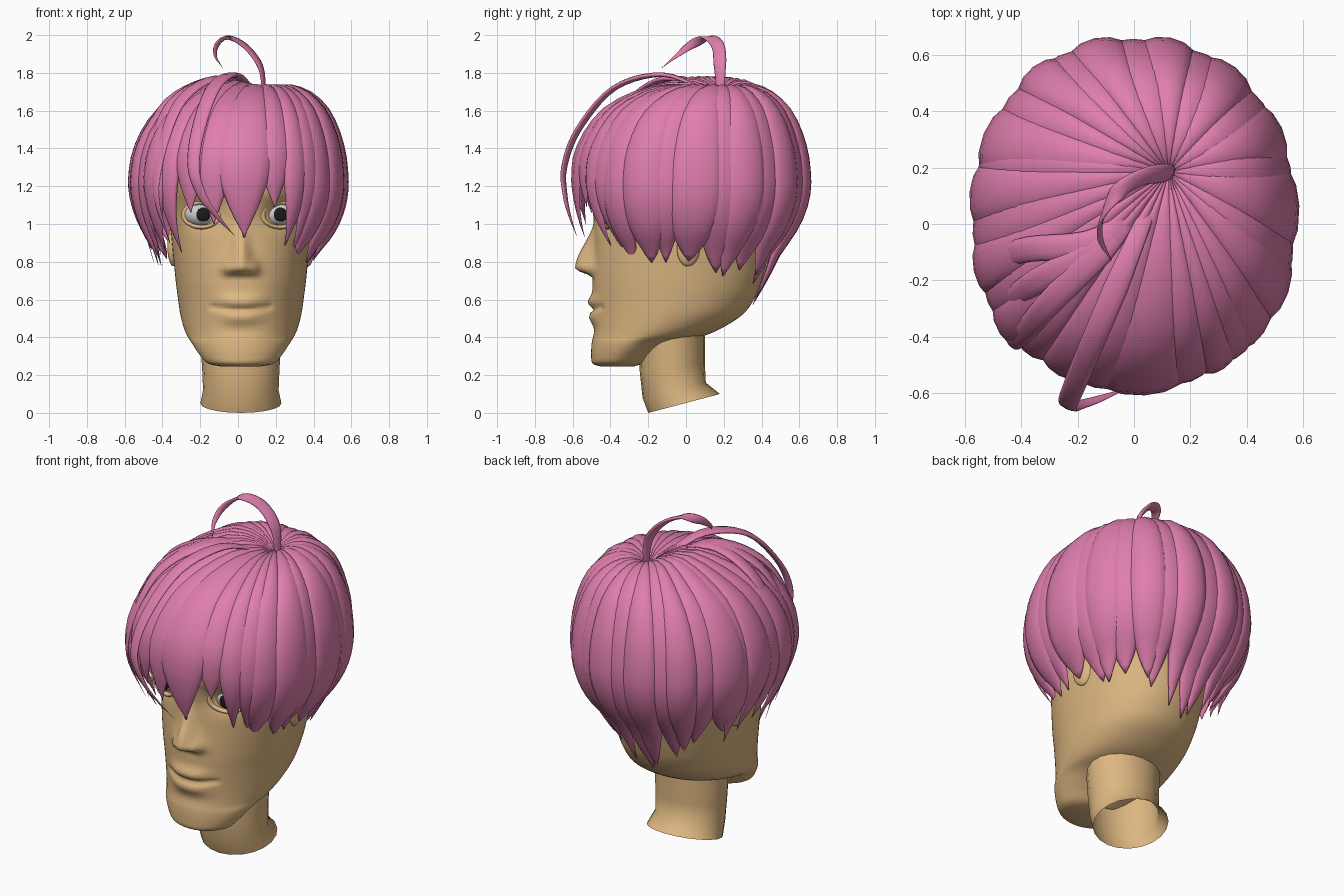
import bpy, bmesh, math, random
from mathutils import Vector

if "Cube" in bpy.data.objects:
    bpy.data.objects.remove(bpy.data.objects["Cube"])

random.seed(4)
CX = 0.015  # face centre line


def material(name, rgb):
    m = bpy.data.materials.new(name)
    m.diffuse_color = (*rgb, 1)
    m.use_nodes = True
    m.node_tree.nodes["Principled BSDF"].inputs["Base Color"].default_value = m.diffuse_color
    return m


SKIN = material("skin", (0.72, 0.47, 0.22))
HAIR = material("hair", (0.74, 0.21, 0.42))
WHITE = material("eye_white", (0.8, 0.8, 0.8))
BLACK = material("pupil", (0.01, 0.01, 0.01))


def spline(keys, sub):
    """Catmull-Rom through tuples of any length."""
    k = [Vector(p) for p in keys]
    k = [2 * k[0] - k[1]] + k + [2 * k[-1] - k[-2]]
    out = []
    for i in range(1, len(k) - 2):
        a, b, c, d = k[i - 1:i + 3]
        for j in range(sub):
            t = j / sub
            out.append(0.5 * (2 * b + (c - a) * t + (2 * a - 5 * b + 4 * c - d) * t * t
                              + (3 * b - a - 3 * c + d) * t ** 3))
    return out + [k[-2]]


def loft(name, rings, mat, caps=True):
    """Skin a list of closed rings into a smooth mesh."""
    bm = bmesh.new()
    rows = [[bm.verts.new(p) for p in r] for r in rings]
    n = len(rows[0])
    for r, q in zip(rows, rows[1:]):
        for i in range(n):
            bm.faces.new((r[i], r[(i + 1) % n], q[(i + 1) % n], q[i]))
    if caps:
        bm.faces.new(rows[0])
        bm.faces.new(rows[-1])
    bmesh.ops.recalc_face_normals(bm, faces=bm.faces)
    me = bpy.data.meshes.new(name)
    bm.to_mesh(me)
    bm.free()
    me.shade_smooth()
    me.materials.append(mat)
    ob = bpy.data.objects.new(name, me)
    bpy.context.collection.objects.link(ob)
    return ob


def spow(v, e):
    return math.copysign(abs(v) ** e, v)


def bump(v, c, s):
    return math.exp(-((v - c) / s) ** 2)


def ramp(v, a, b):
    t = max(0, min(1, (v - a) / (b - a)))
    return t * t * (3 - 2 * t)


# Head: stacked sections (z, front y, back y, half width), then sculpted face
sections = [(.245, -.45, -.28, .10), (.262, -.495, -.23, .175), (.31, -.502, -.17, .22),
            (.37, -.50, -.06, .26), (.41, -.498, .10, .285), (.46, -.495, .21, .305),
            (.53, -.495, .31, .322), (.62, -.495, .37, .335), (.7, -.495, .40, .345),
            (.8, -.49, .43, .355), (.9, -.485, .47, .365), (1.0, -.485, .50, .375),
            (1.1, -.50, .53, .39), (1.25, -.515, .55, .43), (1.4, -.48, .53, .43),
            (1.52, -.38, .45, .37), (1.62, -.20, .33, .25), (1.67, -.03, .2, .1)]


def face_depth(x, z):
    """Forward displacement of the face at (x, z)."""
    ax = abs(x)
    up = ramp(z, .715, .765) * (1 - ramp(z, .77, 1.04))
    wide = .036 + .035 * (1 - ramp(z, .74, .92))
    d = .095 * up * bump(ax, 0, wide)                                    # nose
    d += .025 * bump(ax, .07, .025) * bump(z, .765, .035)                # nostrils
    zm = .548 + .5 * x * x
    m = 1 - ramp(ax, .03, .17)
    d += m * (.024 * bump(z, zm + .04, .034) + .018 * bump(z, zm - .042, .034))  # lips
    d -= .02 * (1 - ramp(ax, .14, .18)) * bump(z, zm, .011)               # mouth line
    d -= .01 * bump(z, .43, .04) * bump(ax, 0, .12)                      # chin crease
    d -= .045 * bump(ax, .205, .085) * bump(z, 1.05, .065)               # eye sockets
    d += .018 * bump(z, 1.17, .05) * bump(ax, .17, .14)                  # brow
    return d


rings = []
for z, yf, yb, hw in spline(sections, 6):
    cy, ry = (yf + yb) / 2, (yb - yf) / 2
    low = 1 - ramp(z, .3, .95)
    ring = []
    for i in range(128):
        t = math.tau * i / 128
        x, s = hw * spow(math.cos(t), .87 + .1 * low), math.sin(t)
        y = cy + ry * spow(s, (.88 + .27 * low) if s < 0 else .98)
        if s < 0:
            y -= face_depth(x, z) * ramp(-s, .25, .6)
        ring.append((CX + x, y, z))
    rings.append(ring)
loft("head", rings, SKIN)

# Neck: open tube with slanted lower edge (front z, back z, front y, back y, half width)
rings = []
for zf, zb, yf, yb, hw in [(0, .1, -.2, .18, .215), (.08, .16, -.23, .105, .2),
                           (.22, .26, -.245, .1, .205), (.45, .6, -.25, .1, .225)]:
    rings.append([(CX + hw * math.cos(t), (yf + yb) / 2 + (yb - yf) / 2 * math.sin(t),
                   (zf + zb) / 2 + (zb - zf) / 2 * math.sin(t))
                  for t in (math.tau * i / 20 for i in range(20))])
loft("neck", rings, SKIN, caps=False)


def ball(name, loc, scale, mat):
    bpy.ops.mesh.primitive_uv_sphere_add(segments=24, ring_count=16, location=loc)
    ob = bpy.context.object
    ob.name, ob.scale = name, scale
    ob.data.shade_smooth()
    ob.data.materials.append(mat)
    return ob


# Eyes, lids and ears on both sides
for side, s in (("right", -1), ("left", 1)):
    x = CX + s * .205
    ball(side + "_eyeball", (x, -.37, 1.05), (.1, .08, .068), WHITE)
    ball(side + "_pupil", (x + .006, -.442, 1.05), (.037, .014, .037), BLACK)
    bpy.ops.mesh.primitive_torus_add(major_segments=32, minor_segments=10, major_radius=1,
                                     minor_radius=.18, location=(x, -.415, 1.048),
                                     rotation=(math.pi / 2, 0, s * .35))
    lid = bpy.context.object
    lid.name, lid.scale = side + "_eyelid", (.1, .065, .11)
    lid.data.shade_smooth()
    lid.data.materials.append(SKIN)
    ear = ball(side + "_ear", (CX + s * .352, .02, .89), (.032, .07, .115), SKIN)
    ear.rotation_euler = (-.15, 0, s * .3)

# Hair locks: fan out from the whorl over a rounded shell and end in points
WHORL = Vector((.12, .18))
CROWN = [(.01, 1.66), (.12, 1.705), (.35, 1.712), (.58, 1.668), (.78, 1.585), (.91, 1.465),
         (.98, 1.34), (1.0, 1.22)]


def equator(a, r):
    return Vector((.545 * spow(math.cos(a), .92), .02 + .61 * spow(math.sin(a), .92))) * r


def lock(name, deg, half, tip, r=1.0, tuck=1.0, taper=2.5, lean=0.0, start=1.22):
    path = [(f, z) for f, z in spline(CROWN, 2)]
    path += [(1, 1.22 + (tip - 1.22) * t / 10) for t in range(1, 11)]
    rings = []
    for f, z in path:
        t = max(0, min(1, (start - z) / (start - tip)))
        w = max(.03, 1 - t ** taper)
        d = max(0, 1.22 - z)
        k = 1 - tuck * (1.9 * d * d if d < .35 else .233 + .65 * (d - .35))
        ring = []
        for i in range(12):
            th = math.tau * i / 12
            a = math.radians(deg + lean * t * t + half * w * math.cos(th))
            e = equator(a, r)
            p = (WHORL + (e - WHORL) * f) * k
            p = Vector((p.x, p.y, z + .045 * bump(f, .3, .25) * max(0, -math.cos(a))))
            n = (p - Vector((0, .02, 1.15))).normalized()
            s = math.sin(th)
            ring.append(p + n * s * (.04 if s > 0 else .012) * w * min(1, .4 + f))
        rings.append(ring)
    loft(name, rings, HAIR)


# Fringe: angle, half width, tip height, radius, tuck, taper
fringe = [(-87, 16, .93, .98, .45, 1.3), (-103, 12, 1.0, .96, .45, 1.4),
          (-117, 11, 1.06, .97, .5, 1.4), (-133, 10, .85, .97, .8, 1.3),
          (-70, 11, 1.09, .96, .5, 1.3), (-57, 9, .88, .97, .85, 1.6),
          (-47, 10, .85, .97, .95, 1.8)]
for i, (a, h, z, r, k, p) in enumerate(fringe):
    lock(f"fringe_lock_{i}", a, h, z, r, k, p, 0, 1.36)

# Sides and back
for i in range(16):
    a = -36 + i * 12.6
    back = bump(a, 90, 32)
    tip = .81 - .05 * bump(a, 20, 25) - .22 * back + random.uniform(-.04, .03)
    lock(f"side_lock_{i}", a + random.uniform(-2, 2), random.uniform(9.5, 12.5), tip,
         .98 + .025 * (i % 2), 1, random.uniform(2.6, 4.5), random.uniform(-5, 5))

# Flared locks on the other temple
for i in range(6):
    lock(f"flared_lock_{i}", 162 + i * 11, 9.5, .78 + .04 * (i % 3), .98 + .025 * (i % 2),
         .62 + .14 * (i % 2), 1.4, -5)


def strand(name, keys, half, thick, side):
    """Flat tapering ribbon along a path."""
    pts = spline(keys, 5)
    side = Vector(side).normalized()
    rings = []
    for i, p in enumerate(pts):
        t = i / (len(pts) - 1)
        tan = (pts[min(i + 1, len(pts) - 1)] - pts[max(i - 1, 0)]).normalized()
        n = tan.cross(side).normalized()
        b = n.cross(tan)
        w = max(.04, min(1, .5 + 2.5 * t) * (1 - t ** 2.5))
        rings.append([p + w * (b * half * math.cos(th) + n * thick * math.sin(th))
                      for th in (math.tau * j / 10 for j in range(10))])
    loft(name, rings, HAIR)


# Curled tuft on top and loose strands on the front and temple
strand("top_tuft", [(.14, .18, 1.67), (.12, .18, 1.83), (.04, .17, 1.94), (-.05, .12, 1.985),
                    (-.11, .03, 1.95), (-.12, -.05, 1.89), (-.08, -.13, 1.825)],
       .037, .012, (.35, 1, .1))
strand("loose_front_strand", [(.08, .12, 1.70), (-.02, -.12, 1.79), (-.13, -.38, 1.72),
                              (-.21, -.57, 1.5), (-.235, -.645, 1.3), (-.19, -.64, 1.15),
                              (-.11, -.615, 1.04), (-.02, -.58, .94)], .045, .014, (1, -.4, 0))
for i, (x, y, z) in enumerate([(-.38, -.38, .9), (-.43, -.27, .84), (-.47, -.12, .8)]):
    strand(f"loose_temple_strand_{i}", [(.06, .12, 1.71), (-.12, -.04 + y * .15, 1.77),
                                        (x * .8, y * .75, 1.65), (x * 1.06, y * 1.05, 1.4),
                                        (x * 1.14, y * 1.12, 1.15), (x * .95, y * .95, z)],
           .05, .016, (-y, x, 0))
